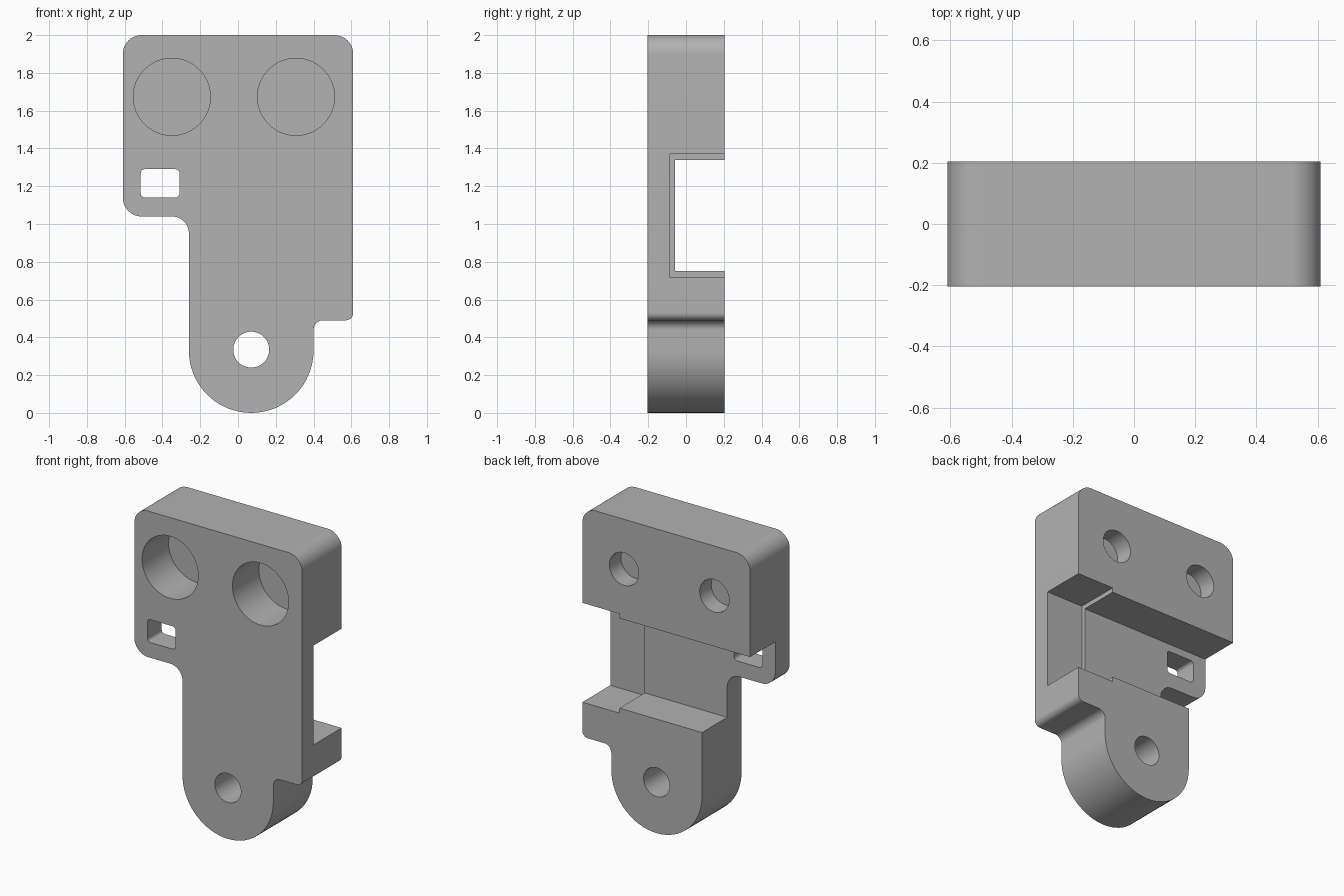
import bpy, bmesh, math
from mathutils import Vector

cube = bpy.data.objects.get("Cube")
if cube:
    bpy.data.objects.remove(cube, do_unlink=True)

FRONT, BACK = -0.205, 0.205

grey = bpy.data.materials.new("light grey")
grey.use_nodes = True
colour = (0.445, 0.445, 0.445, 1)
grey.diffuse_color = colour
grey.node_tree.nodes["Principled BSDF"].inputs["Base Color"].default_value = colour


def rounded(corners, steps=12):
    """Outline in x, z with a tangent arc at each (x, z, radius) corner."""
    points = []
    for i, (x, z, r) in enumerate(corners):
        p = Vector((x, z))
        a = (Vector(corners[i - 1][:2]) - p).normalized()
        b = (Vector(corners[(i + 1) % len(corners)][:2]) - p).normalized()
        if r == 0:
            points.append(p)
            continue
        # all corners are right angles, so the arc centre lies at p + r(a + b)
        for k in range(steps + 1):
            t = math.pi / 2 * k / steps
            q = p + r * (a + b) - r * (b * math.cos(t) + a * math.sin(t))
            points.append(q)
    clean = [q for i, q in enumerate(points) if (q - points[i - 1]).length > 1e-4]
    return clean


def circle(x, z, r, n=64):
    return [Vector((x + r * math.cos(math.tau * i / n), z + r * math.sin(math.tau * i / n)))
            for i in range(n)]


def box(x0, x1, z0, z1, r=0):
    return rounded([(x0, z0, r), (x1, z0, r), (x1, z1, r), (x0, z1, r)], 6)


def prism(name, outline, y0, y1):
    bm = bmesh.new()
    face = bm.faces.new([bm.verts.new((p.x, y0, p.y)) for p in outline])
    ext = bmesh.ops.extrude_face_region(bm, geom=[face])
    verts = [v for v in ext["geom"] if isinstance(v, bmesh.types.BMVert)]
    bmesh.ops.translate(bm, verts=verts, vec=(0, y1 - y0, 0))
    bmesh.ops.recalc_face_normals(bm, faces=bm.faces)
    mesh = bpy.data.meshes.new(name)
    bm.to_mesh(mesh)
    bm.free()
    mesh.materials.append(grey)
    obj = bpy.data.objects.new(name, mesh)
    bpy.context.collection.objects.link(obj)
    return obj


# Bracket plate: wide head, side tab and rounded foot
bracket = prism("bracket_body", rounded([
    (-0.61, 2.0, 0.10), (-0.61, 1.04, 0.10), (-0.26, 1.04, 0.09),
    (-0.26, 0.0, 0.33), (0.40, 0.0, 0.33), (0.40, 0.49, 0.05),
    (0.61, 0.49, 0.04), (0.61, 2.0, 0.10)], 16), FRONT, BACK)

# Cutters: through holes, rear channel with its deeper end, blind bolt holes
cutters = [
    prism("pivot_hole", circle(0.07, 0.335, 0.095), -0.4, 0.4),
    prism("tab_window", box(-0.515, -0.31, 1.14, 1.29, 0.022), -0.4, 0.4),
    prism("rear_channel", box(-0.8, 0.8, 0.75, 1.34), -0.057, 0.4),
    prism("deep_channel_end", box(0.34, 0.8, 0.717, 1.37), -0.085, 0.4),
]
for side, x in (("right", -0.35), ("left", 0.307)):
    cutters.append(prism(side + "_front_pocket", circle(x, 1.673, 0.204), -0.4, 0.07))
    cutters.append(prism(side + "_rear_hole", circle(x, 1.673, 0.107), 0.085, 0.4))

bpy.ops.object.select_all(action="DESELECT")
bpy.context.view_layer.objects.active = bracket
bracket.select_set(True)
for cutter in cutters:
    cutter.hide_render = True
    mod = bracket.modifiers.new(cutter.name, "BOOLEAN")
    mod.operation = "DIFFERENCE"
    mod.solver = "EXACT"
    mod.object = cutter
    bpy.ops.object.modifier_apply(modifier=mod.name)
for cutter in cutters:
    bpy.data.objects.remove(cutter, do_unlink=True)

bpy.ops.object.shade_smooth_by_angle(angle=math.radians(30))
